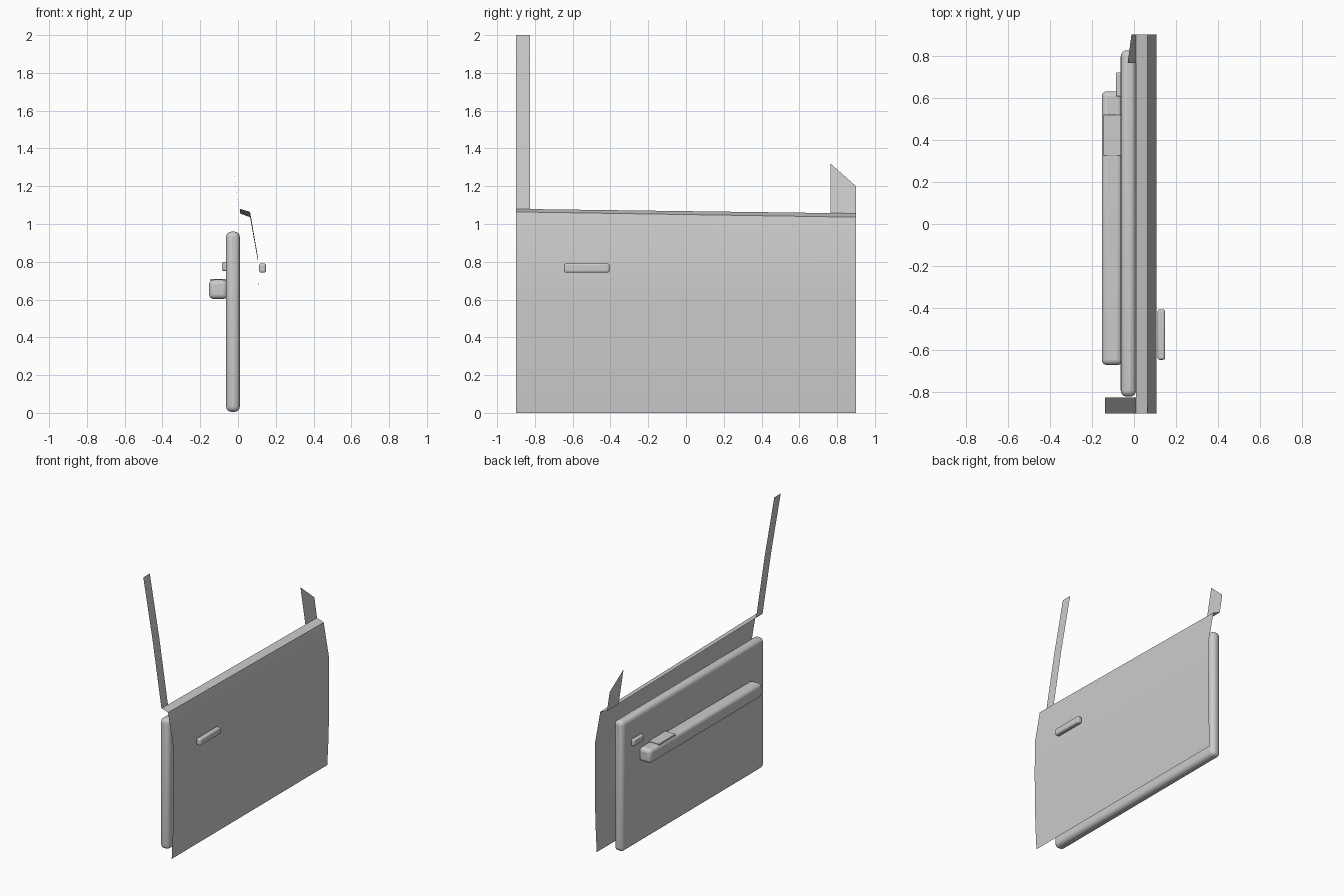
import bpy, bmesh

if "Cube" in bpy.data.objects:
    bpy.data.objects.remove(bpy.data.objects["Cube"])

grey = bpy.data.materials.new("light_grey")
grey.diffuse_color = (0.6, 0.6, 0.6, 1)
grey.use_nodes = True
grey.node_tree.nodes["Principled BSDF"].inputs["Base Color"].default_value = grey.diffuse_color


def finish(obj):
    obj.data.materials.append(grey)
    bpy.context.view_layer.objects.active = obj
    bpy.ops.object.select_all(action='DESELECT')
    obj.select_set(True)
    bpy.ops.object.shade_smooth_by_angle(angle=0.6)
    return obj


def sheet(name, rear, front):
    """Thin sheet stretched between two (x, y, z) edge profiles."""
    bm = bmesh.new()
    a = [bm.verts.new(p) for p in rear]
    b = [bm.verts.new(p) for p in front]
    for i in range(len(a) - 1):
        bm.faces.new((a[i], b[i], b[i + 1], a[i + 1]))
    mesh = bpy.data.meshes.new(name)
    bm.to_mesh(mesh)
    bm.free()
    obj = bpy.data.objects.new(name, mesh)
    bpy.context.collection.objects.link(obj)
    return finish(obj)


def soft_box(name, lo, hi, radius):
    """Box between two corners with rounded edges."""
    bpy.ops.mesh.primitive_cube_add(
        size=1, location=[(p + q) / 2 for p, q in zip(lo, hi)])
    obj = bpy.context.object
    obj.name = name
    obj.scale = [q - p for p, q in zip(lo, hi)]
    bpy.ops.object.transform_apply(location=False, rotation=False, scale=True)
    bevel = obj.modifiers.new("round", 'BEVEL')
    bevel.width = radius
    bevel.segments = 4
    return finish(obj)


# Outer skin: bowed lower body, crease, leaning shoulder and belt ledge
profile = [(0.093, 0, 0), (0.102, 0.18, 0), (0.107, 0.36, 0), (0.108, 0.6, 0),
           (0.106, 0.81, 0.01), (0.064, 1.05, 0.014), (0.01, 1.068, 0.012)]
sheet("outer_skin",
      [(x, -0.9, z + tilt) for x, z, tilt in profile],
      [(x, 0.9, z - tilt) for x, z, tilt in profile])

# Window frame posts
sheet("rear_window_post",
      [(0.01, -0.9, 1.08), (-0.06, -0.9, 1.55), (-0.137, -0.9, 2.0)],
      [(0.01, -0.825, 1.08), (-0.06, -0.825, 1.55), (-0.137, -0.825, 2.0)])
sheet("front_window_corner",
      [(0.01, 0.765, 1.057), (-0.03, 0.765, 1.32)],
      [(0.01, 0.9, 1.055), (-0.012, 0.9, 1.20)])

# Inner trim and fittings
soft_box("inner_panel", (-0.063, -0.82, 0.005), (0.01, 0.825, 0.96), 0.03)
soft_box("armrest", (-0.153, -0.67, 0.603), (-0.055, 0.63, 0.705), 0.025)
soft_box("switch_plate", (-0.145, 0.325, 0.69), (-0.06, 0.52, 0.71), 0.003)
soft_box("inner_handle", (-0.086, 0.605, 0.752), (-0.055, 0.72, 0.798), 0.008)
soft_box("outer_handle", (0.112, -0.645, 0.742), (0.148, -0.405, 0.792), 0.011)
